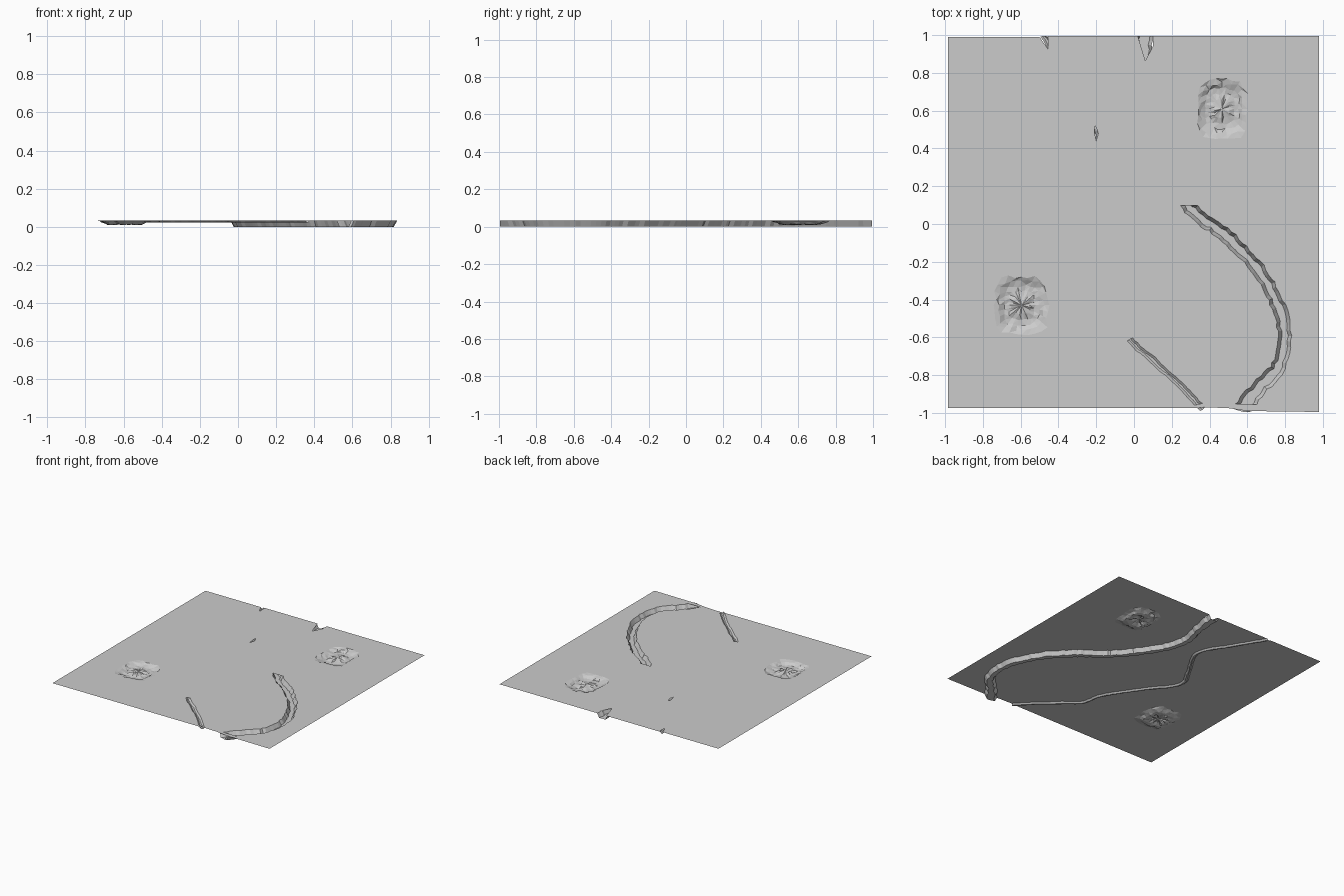
import bpy, bmesh, math, random
from mathutils import Vector

if "Cube" in bpy.data.objects:
    bpy.data.objects.remove(bpy.data.objects["Cube"])

random.seed(4)
TOP = 0.033


def make_object(name, bm):
    mesh = bpy.data.meshes.new(name)
    bm.to_mesh(mesh)
    bm.free()
    obj = bpy.data.objects.new(name, mesh)
    bpy.context.collection.objects.link(obj)
    return obj


def smooth_path(pts, step=0.025):
    """Catmull-Rom samples through a few control points."""
    p = [Vector(q) for q in pts]
    p = [2 * p[0] - p[1]] + p + [2 * p[-1] - p[-2]]
    out = []
    for a, b, c, d in zip(p, p[1:], p[2:], p[3:]):
        n = max(2, round((c - b).length / step))
        for i in range(n):
            t = i / n
            out.append(0.5 * (2 * b + (c - a) * t + (2 * a - 5 * b + 4 * c - d) * t * t
                              + (3 * b - a - 3 * c + d) * t ** 3))
    out.append(p[-2])
    return out


def stream(name, pts, width, inset, depth, jitter):
    """Ragged trough with sloping banks and a flat bed; returns its rim lines."""
    path = smooth_path(pts)
    bm = bmesh.new()
    rows, left, right = [], [], []
    for i, c in enumerate(path):
        t = (path[min(i + 1, len(path) - 1)] - path[max(i - 1, 0)]).normalized()
        n = Vector((-t.y, t.x))
        w = width(c.y) / 2
        jl, jr = (random.uniform(-jitter, jitter) for _ in "ab")
        row = []
        for off, z in ((w + jl, TOP), (w - inset + jl, TOP - depth),
                       (-w + inset + jr, TOP - depth), (-w + jr, TOP)):
            q = c + n * off
            q.y = max(-0.995, min(0.995, q.y))
            row.append(bm.verts.new((q.x, q.y, z)))
        left.append((row[0].co.x, row[0].co.y))
        right.append((row[3].co.x, row[3].co.y))
        rows.append(row)
    for a, b in zip(rows, rows[1:]):
        for k in range(3):
            bm.faces.new((a[k], a[k + 1], b[k + 1], b[k]))
    make_object(name, bm)
    return left, right


def open_span(rims, y_max):
    """Outline of the part of a stream that is open to the sky."""
    l, r = ([q for q in rim if -0.965 < q[1] < y_max and q[0] > -0.05] for rim in rims)
    return l + r[::-1]


def pit(name, cx, cy, rx, ry, n=28):
    """Craggy rounded-square hollow with a raised middle; returns its rim."""
    bm = bmesh.new()
    profile = ((1, TOP, 0), (0.85, 0.026, 0.004), (0.68, 0.012, 0.003),
               (0.5, 0.011, 0.003), (0.3, 0.019, 0.006))
    rings = []
    for f, z, jz in profile:
        ring = []
        for i in range(n):
            a = 2 * math.pi * i / n
            c, s = math.cos(a), math.sin(a)
            k = f * (abs(c) ** 4 + abs(s) ** 4) ** -0.25 * random.uniform(0.87, 1.0)
            ring.append(bm.verts.new((cx + rx * c * k, cy + ry * s * k,
                                      z + random.uniform(-jz, jz))))
        rings.append(ring)
    for a, b in zip(rings, rings[1:]):
        for i in range(n):
            j = (i + 1) % n
            bm.faces.new((a[i], a[j], b[j], b[i]))
    mid = bm.verts.new((cx, cy, 0.024))
    for i in range(n):
        bm.faces.new((rings[-1][i], rings[-1][(i + 1) % n], mid))
    rim = [(v.co.x, v.co.y) for v in rings[0]]
    bmesh.ops.triangulate(bm, faces=bm.faces[:])
    make_object(name, bm)
    return rim


# Deep stream winding from the back edge to the front edge
deep = stream("deep_stream",
              [(0.06, 1), (0.04, 0.82), (0.0, 0.58), (0.1, 0.34), (0.31, 0.07),
               (0.475, -0.05), (0.64, -0.22), (0.745, -0.39), (0.795, -0.565),
               (0.765, -0.75), (0.66, -0.87), (0.555, -1.0)],
              lambda y: 0.07 + 0.02 * max(0, abs(y) - 0.75) / 0.25,
              0.018, TOP, 0.006)

# Shallow narrow stream beside it
shallow = stream("shallow_stream",
                 [(-0.48, 1), (-0.33, 0.75), (-0.2, 0.5), (-0.33, 0.24), (-0.4, 0.06),
                  (-0.24, -0.17), (-0.11, -0.36), (-0.05, -0.47), (-0.02, -0.61),
                  (0.1, -0.72), (0.25, -0.86), (0.365, -0.98)],
                 lambda y: 0.034, 0.012, 0.011, 0.003)

# Two craggy hollows
pit_rims = [pit("front_hollow", -0.595, -0.43, 0.15, 0.16),
            pit("back_hollow", 0.465, 0.61, 0.14, 0.168)]

# Flat ground sheet, cut open over the hollows and parts of the streams
outline = [(-0.985, -0.975), (0.33, -0.975), (0.37, -0.97), (0.5, -0.975), (0.6, -0.99),
           (0.98, -0.995), (0.98, 0.995), (0.1, 0.995), (0.1, 0.94), (0.06, 0.865),
           (0.02, 0.995), (-0.455, 0.995), (-0.455, 0.925), (-0.5, 0.99), (-0.985, 0.99)]
chink = [(-0.21, 0.49), (-0.2, 0.44), (-0.188, 0.48), (-0.205, 0.52)]
bm = bmesh.new()
for loop in [outline, chink, open_span(deep, 0.1), open_span(shallow, -0.6)] + pit_rims:
    vs = [bm.verts.new((x, y, TOP)) for x, y in loop]
    for a, b in zip(vs, vs[1:] + vs[:1]):
        bm.edges.new((a, b))
bmesh.ops.triangle_fill(bm, edges=bm.edges[:], use_beauty=True, normal=(0, 0, 1))
for f in bm.faces:
    if f.normal.z < 0:
        f.normal_flip()
make_object("ground", bm)
